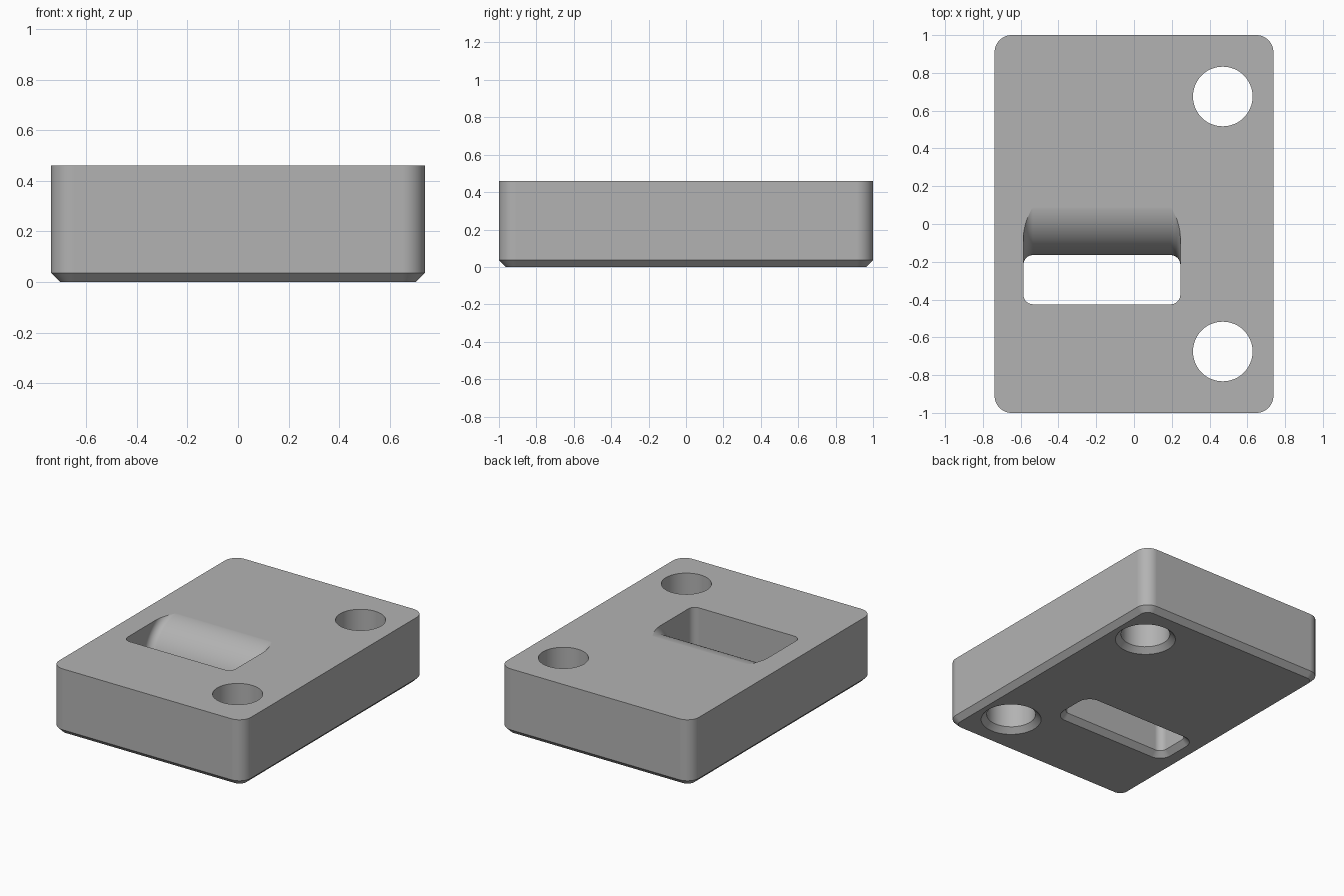
import bpy, bmesh, math

HX, HY, TOP = 0.738, 1.0, 0.46      # block half sizes and height
CH = 0.036                          # chamfer along the underside

if "Cube" in bpy.data.objects:
    bpy.data.objects.remove(bpy.data.objects["Cube"], do_unlink=True)

grey = bpy.data.materials.new("plain grey")
grey.use_nodes = True
colour = (0.45, 0.45, 0.45, 1)
grey.diffuse_color = colour
grey.node_tree.nodes["Principled BSDF"].inputs["Base Color"].default_value = colour


def outline(cx, cy, hx, hy, r, z, grow=0, steps=12):
    """Rounded rectangle ring at height z, offset outward by grow."""
    ring = []
    corners = ((1, 1), (-1, 1), (-1, -1), (1, -1))
    for q, (sx, sy) in enumerate(corners):
        for i in range(steps + 1):
            a = math.pi / 2 * (q + i / steps)
            ring.append((cx + sx * (hx - r) + (r + grow) * math.cos(a),
                         cy + sy * (hy - r) + (r + grow) * math.sin(a), z))
    return ring


def loft(name, rings):
    """Closed solid skinned through matching rings."""
    bm = bmesh.new()
    loops = [[bm.verts.new(p) for p in ring] for ring in rings]
    n = len(loops[0])
    for low, high in zip(loops, loops[1:]):
        for i in range(n):
            j = (i + 1) % n
            bm.faces.new((low[i], low[j], high[j], high[i]))
    bm.faces.new(loops[0][::-1])
    bm.faces.new(loops[-1])
    bmesh.ops.remove_doubles(bm, verts=bm.verts, dist=1e-5)
    bmesh.ops.recalc_face_normals(bm, faces=bm.faces)
    mesh = bpy.data.meshes.new(name)
    bm.to_mesh(mesh)
    bm.free()
    mesh.materials.append(grey)
    obj = bpy.data.objects.new(name, mesh)
    bpy.context.collection.objects.link(obj)
    return obj


def flared(shape):
    """Lower rings of a cutter that opens out at the underside."""
    return [outline(*shape, -0.02, CH + 0.02), outline(*shape, CH)]


# Block with rounded corners and chamfered underside
block = (0, 0, HX, HY, 0.09)
body = loft("block", [outline(*block, 0, -CH), outline(*block, CH), outline(*block, TOP)])

# Two round through holes
cutters = []
for side in (-1, 1):
    hole = (0.47, side * 0.675, 0.158, 0.158, 0.158)
    cutters.append(loft("hole_cutter", flared(hole) + [outline(*hole, TOP + 0.1)]))

# Slot whose back wall rolls over into the top face
slot = (-0.17, -0.295, 0.415, 0.13, 0.05)
back, bend = -0.165, 0.27
axis_y, axis_z = back + bend, TOP + 0.0005 - bend
rings = flared(slot)
for k in range(33):
    t = k / 32
    a = t * math.pi / 2
    ring = []
    for x, y, z in outline(*slot, axis_z):
        if y > slot[1]:
            d = bend + back - y
            ring.append((x, axis_y - d * math.cos(a), axis_z + d * math.sin(a)))
        else:
            ring.append((x, y, axis_z + 0.5 * t))
    rings.append(ring)
cutters.append(loft("slot_cutter", rings))

# Cut the openings
bpy.ops.object.select_all(action="DESELECT")
body.select_set(True)
bpy.context.view_layer.objects.active = body
for cutter in cutters:
    cutter.hide_render = True
    mod = body.modifiers.new("cut", "BOOLEAN")
    mod.operation, mod.solver, mod.object = "DIFFERENCE", "EXACT", cutter
    bpy.ops.object.modifier_apply(modifier=mod.name)
    bpy.data.objects.remove(cutter, do_unlink=True)

# Smooth the rounds while keeping flat faces flat
bpy.ops.object.shade_smooth_by_angle(angle=math.radians(30))
weighted = body.modifiers.new("flat faces", "WEIGHTED_NORMAL")
weighted.keep_sharp = True
weighted.weight = 100
